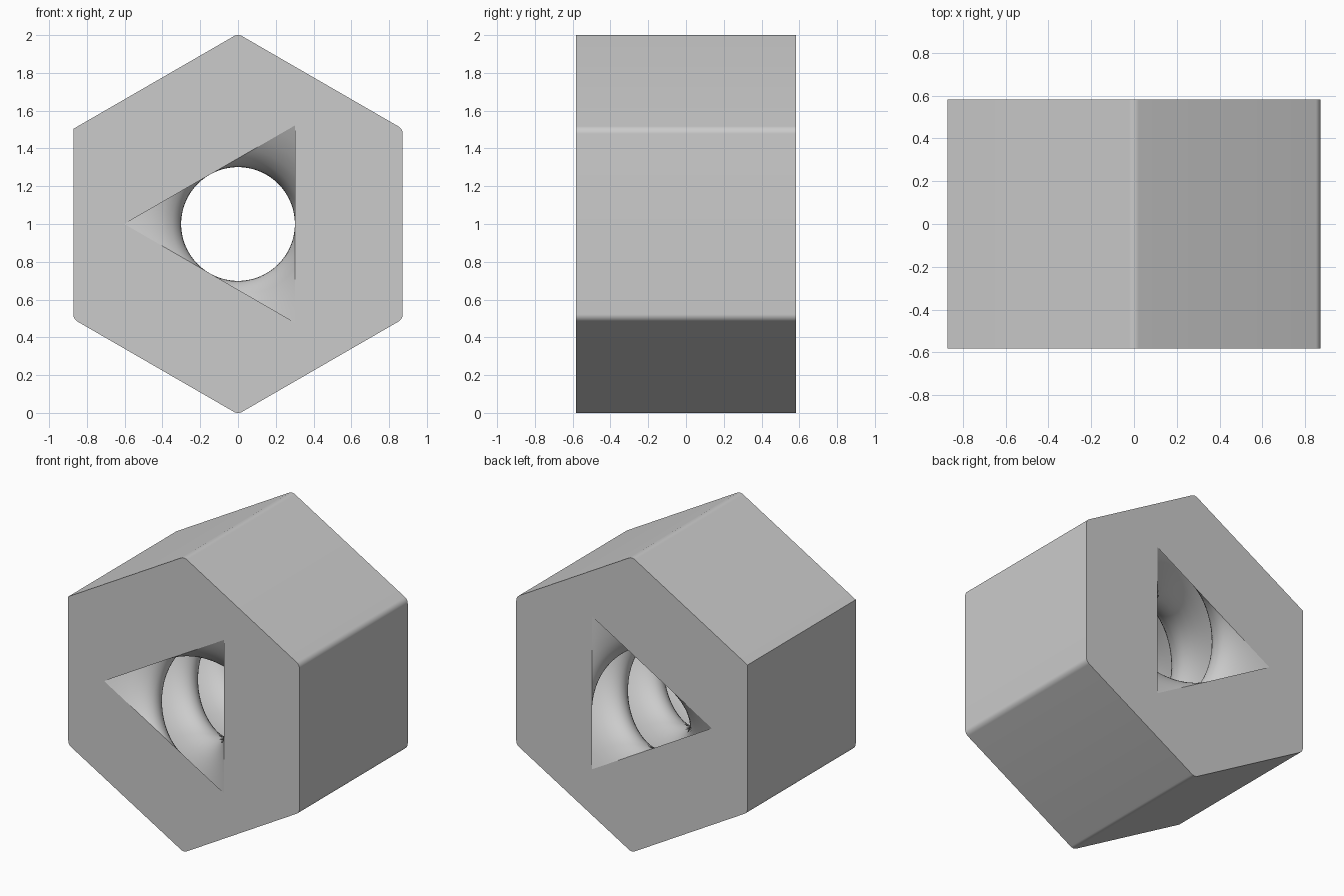
import bpy, bmesh, math
from mathutils import Vector

cube = bpy.data.objects.get("Cube")
if cube:
    bpy.data.objects.remove(cube, do_unlink=True)

HALF_DEPTH = 0.583
CORNER = 1.007        # hexagon centre to unrounded corner
FILLET = 0.045
HOLE_CORNER = 0.602   # triangle centre to corner
TWIST = -math.tau     # one full turn from front to back
STEPS, SIDE_CUTS = 144, 12


def polar(radius, angle):
    return Vector((radius * math.cos(angle), radius * math.sin(angle)))


def hexagon_profile():
    """Hexagon with rounded corners; the upper right-hand one stays crisp."""
    points = []
    for i in range(6):
        angle = math.radians(30 + 60 * i)
        if i == 2:
            points.append(polar(CORNER, angle))
            continue
        centre = polar(CORNER - FILLET / math.cos(math.pi / 6), angle)
        for k in range(9):
            points.append(centre + polar(FILLET, angle + math.radians(-30 + 7.5 * k)))
    return points


def triangle_profile():
    """Triangle with one corner towards -x, its sides finely divided."""
    corners = [polar(HOLE_CORNER, math.pi + math.tau * i / 3) for i in range(3)]
    return [a.lerp(corners[(i + 1) % 3], k / SIDE_CUTS)
            for i, a in enumerate(corners) for k in range(SIDE_CUTS)]


def ring(bm, profile, t, twist=0.0):
    """Place a profile at fraction t of the depth, turned by its share of the twist."""
    c, s = math.cos(twist * t), math.sin(twist * t)
    y = -HALF_DEPTH + 2 * HALF_DEPTH * t
    return [bm.verts.new((p.x * c - p.y * s, y, 1 + p.x * s + p.y * c)) for p in profile]


def skin(bm, rings):
    for a, b in zip(rings, rings[1:]):
        for i in range(len(a)):
            j = (i + 1) % len(a)
            bm.faces.new((a[i], a[j], b[j], b[i]))


bm = bmesh.new()

# outer walls and twisted triangular bore
outer = [ring(bm, hexagon_profile(), t) for t in (0, 1)]
bore = [ring(bm, triangle_profile(), i / STEPS, TWIST) for i in range(STEPS + 1)]
skin(bm, outer)
skin(bm, bore)

# front and back faces around the bore
for n in (0, -1):
    edges = [bm.edges.get((loop[i - 1], loop[i]))
             for loop in (outer[n], bore[n]) for i in range(len(loop))]
    bmesh.ops.triangle_fill(bm, edges=edges, use_beauty=True,
                            normal=(0, -1 if n == 0 else 1, 0))
bmesh.ops.recalc_face_normals(bm, faces=bm.faces)

mesh = bpy.data.meshes.new("hexagonal_block")
bm.to_mesh(mesh)
bm.free()
block = bpy.data.objects.new("hexagonal_block", mesh)
bpy.context.collection.objects.link(block)

# material
grey = bpy.data.materials.new("light_grey")
grey.use_nodes = True
colour = (0.6, 0.6, 0.6, 1)
grey.diffuse_color = colour
grey.node_tree.nodes["Principled BSDF"].inputs["Base Color"].default_value = colour
mesh.materials.append(grey)

# smooth walls, flat end faces
bpy.ops.object.select_all(action="DESELECT")
block.select_set(True)
bpy.context.view_layer.objects.active = block
bpy.ops.object.shade_smooth_by_angle(angle=math.radians(30))
for face in mesh.polygons:
    if abs(face.normal.y) > 0.999:
        face.use_smooth = False
